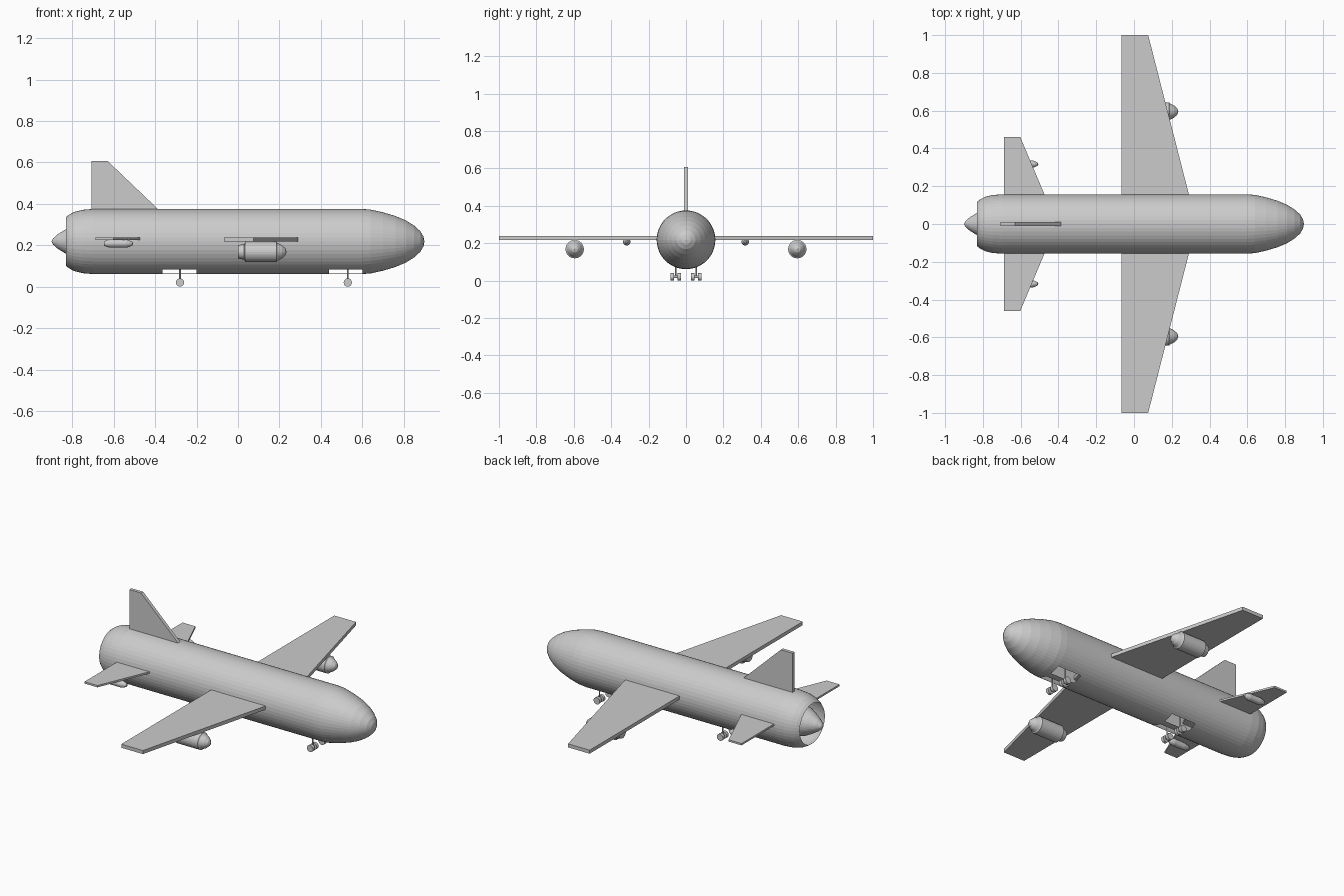
import bpy, bmesh
from math import cos, sin, pi, degrees, atan2

if "Cube" in bpy.data.objects:
    bpy.data.objects.remove(bpy.data.objects["Cube"])

AXIS_Z = 0.218


def finish(bm, name):
    bmesh.ops.remove_doubles(bm, verts=bm.verts, dist=1e-5)
    bmesh.ops.recalc_face_normals(bm, faces=bm.faces)
    mesh = bpy.data.meshes.new(name)
    bm.to_mesh(mesh)
    bm.free()
    ob = bpy.data.objects.new(name, mesh)
    bpy.context.collection.objects.link(ob)
    return ob


def lathe_x(name, profile, y, z, sides, skip=None):
    """Revolve (x, radius) points round an axis along x; skip drops faces."""
    bm = bmesh.new()
    rings = [[bm.verts.new((x, y + r * sin(2 * pi * i / sides), z - r * cos(2 * pi * i / sides)))
              for i in range(sides)] for x, r in profile]
    for a, b in zip(rings, rings[1:]):
        for i in range(sides):
            j = (i + 1) % sides
            f = bm.faces.new((a[i], a[j], b[j], b[i]))
            if skip and skip(f.calc_center_median()):
                bm.faces.remove(f)
    return finish(bm, name)


def slab(name, outline, axis, low, high):
    """Extrude a planform along z (points x, y) or y (points x, z)."""
    bm = bmesh.new()
    place = (lambda p, t: (p[0], p[1], t)) if axis == 'z' else (lambda p, t: (p[0], t, p[1]))
    a = [bm.verts.new(place(p, low)) for p in outline]
    b = [bm.verts.new(place(p, high)) for p in outline]
    bm.faces.new(a)
    bm.faces.new(b)
    for i in range(len(a)):
        j = (i + 1) % len(a)
        bm.faces.new((a[i], a[j], b[j], b[i]))
    return finish(bm, name)


def rod(name, radius, length, loc, rot=(0, 0, 0), sides=16):
    bpy.ops.mesh.primitive_cylinder_add(vertices=sides, radius=radius, depth=length,
                                        location=loc, rotation=rot)
    bpy.context.object.name = name


# Fuselage shell: open tail, slots for the landing gear
def in_gear_slot(c):
    along = -0.365 < c.x < -0.2 or 0.44 < c.x < 0.6
    angle = abs(degrees(atan2(c.y, AXIS_Z - c.z)))
    return along and 7.5 < angle < 30


R = 0.157
lathe_x("fuselage", [(-0.83, 0.118), (-0.815, 0.13), (-0.79, 0.143), (-0.75, 0.153), (-0.70, R),
                     (-0.365, R), (-0.2, R), (0.44, R), (0.6, R), (0.64, 0.154), (0.70, 0.141),
                     (0.76, 0.123), (0.81, 0.102), (0.85, 0.077), (0.88, 0.05), (0.895, 0.025),
                     (0.9, 0)], 0, AXIS_Z, 48, in_gear_slot)

# Exhaust cone inside the open tail
lathe_x("tail_cone", [(-0.90, 0), (-0.893, 0.015), (-0.87, 0.035), (-0.83, 0.06), (-0.79, 0.08),
                      (-0.76, 0.086), (-0.76, 0)], 0, AXIS_Z, 32)

# Tail fin and rudder
slab("tail_fin", [(-0.65, 0.34), (-0.35, 0.34), (-0.63, 0.607), (-0.65, 0.607)], 'y', -0.01, 0.01)
slab("rudder", [(-0.707, 0.34), (-0.65, 0.34), (-0.65, 0.607), (-0.707, 0.607)], 'y', -0.01, 0.01)

for side, s in (("left", 1), ("right", -1)):
    # Wing with trailing flap
    slab(side + "_wing", [(0, 0.1 * s), (0.305, 0.1 * s), (0.075, s), (0, s)], 'z', 0.217, 0.238)
    slab(side + "_flap", [(-0.067, 0.1 * s), (0, 0.1 * s), (0, s), (-0.067, s)], 'z', 0.217, 0.238)
    # Tailplane with elevator
    slab(side + "_tailplane", [(-0.64, 0.1 * s), (-0.45, 0.1 * s), (-0.602, 0.46 * s),
                               (-0.64, 0.46 * s)], 'z', 0.226, 0.237)
    slab(side + "_elevator", [(-0.687, 0.1 * s), (-0.64, 0.1 * s), (-0.64, 0.46 * s),
                              (-0.687, 0.46 * s)], 'z', 0.226, 0.237)
    # Engine under the wing, small pod under the tailplane
    lathe_x(side + "_engine", [(0, 0), (0, 0.032), (0.03, 0.038), (0.035, 0.049), (0.185, 0.049),
                               (0.19, 0.043), (0.212, 0.032), (0.228, 0.018), (0.235, 0)],
            0.595 * s, 0.168, 32)
    lathe_x(side + "_tail_pod", [(-0.646, 0), (-0.646, 0.011), (-0.63, 0.017), (-0.61, 0.02),
                                 (-0.54, 0.02), (-0.525, 0.016), (-0.51, 0.008), (-0.506, 0)],
            0.317 * s, 0.208, 24)
    # Landing gear: strut, axle and a pair of wheels
    for place, x in (("front", 0.53), ("rear", -0.28)):
        tag = f"{place}_{side}_"
        y = 0.055 * s
        rod(tag + "strut", 0.004, 0.085, (x, y, 0.0625), sides=12)
        rod(tag + "axle", 0.006, 0.04, (x, y, 0.02), (pi / 2, 0, 0), 12)
        for n, d in (("inner", -0.018 * s), ("outer", 0.018 * s)):
            rod(tag + n + "_wheel", 0.02, 0.018, (x, y + d, 0.02), (pi / 2, 0, 0), 20)
